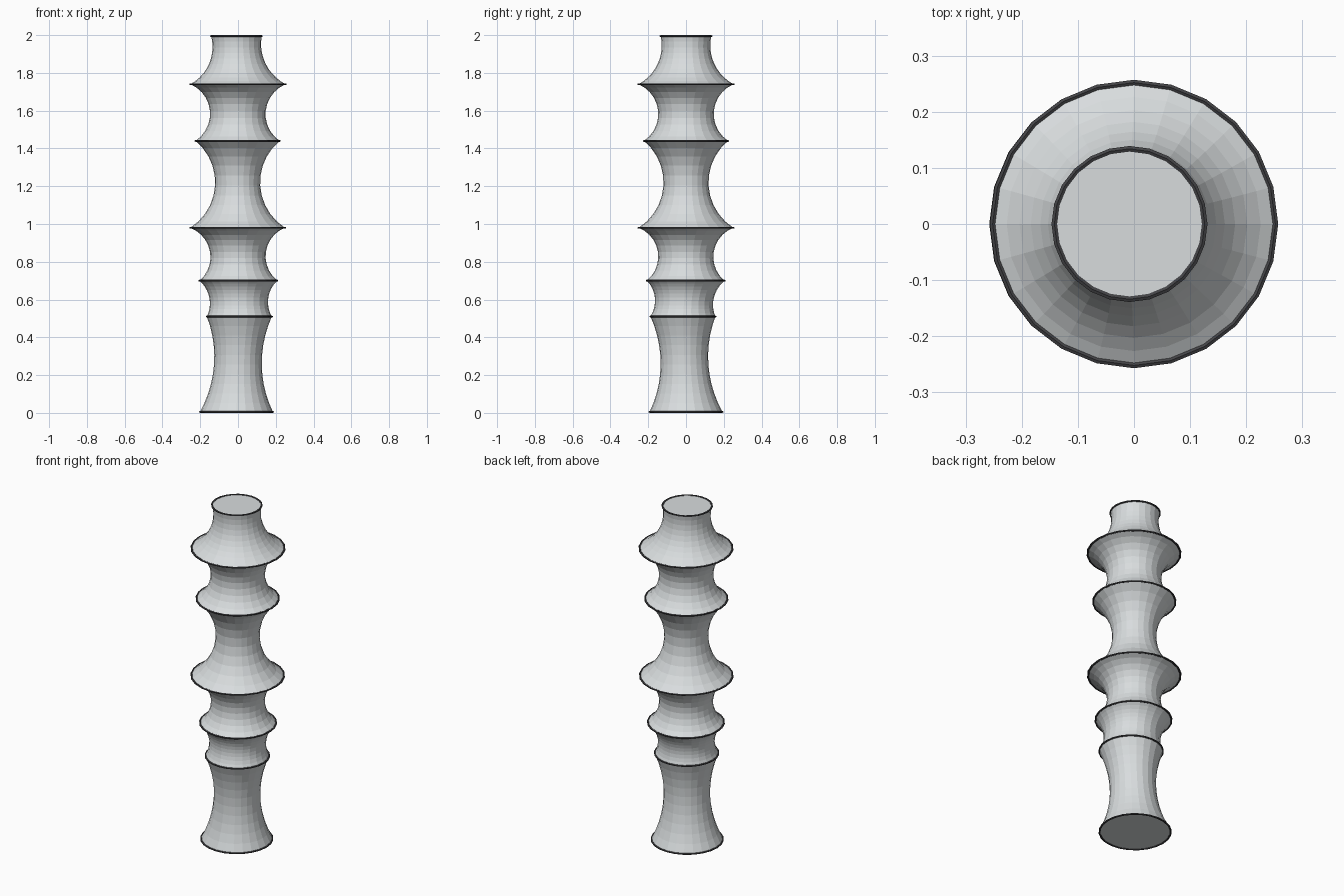
import bpy, bmesh, math

if "Cube" in bpy.data.objects:
    bpy.data.objects.remove(bpy.data.objects["Cube"])

SIDES = 24     # sides around the column
ROWS = 10      # rows of faces per scooped section
TUBE = 0.005   # half thickness of the dark rims


def material(name, rgb):
    m = bpy.data.materials.new(name)
    m.diffuse_color = (*rgb, 1)
    m.use_nodes = True
    m.node_tree.nodes["Principled BSDF"].inputs["Base Color"].default_value = m.diffuse_color
    return m


light = material("pale grey", (0.69, 0.72, 0.73))
dark = material("charcoal", (0.055, 0.055, 0.06))

# Rims: height, radius, centre x, centre y
rims = [
    (0.005, 0.198, -0.008, 0.0),
    (0.51, 0.177, 0.007, -0.016),
    (0.70, 0.211, 0.002, -0.002),
    (0.98, 0.256, -0.002, 0.0),
    (1.44, 0.228, -0.002, 0.0),
    (1.74, 0.257, 0.0, 0.0),
    (1.995, 0.139, -0.008, 0.0),
]
# Waist of each scoop between neighbouring rims: height, radius
waists = [(0.27, 0.126), (0.59, 0.154), (0.835, 0.146),
          (1.22, 0.119), (1.59, 0.147), (1.90, 0.133)]


def arc(p, q, s, n):
    """Points on the circle through p, q, s, given as (radius, height)."""
    (ax, ay), (bx, by), (cx, cy) = p, q, s
    d = 2 * (ax * (by - cy) + bx * (cy - ay) + cx * (ay - by))
    a2, b2, c2 = ax * ax + ay * ay, bx * bx + by * by, cx * cx + cy * cy
    ux = (a2 * (by - cy) + b2 * (cy - ay) + c2 * (ay - by)) / d
    uy = (a2 * (cx - bx) + b2 * (ax - cx) + c2 * (bx - ax)) / d
    rad = math.hypot(ax - ux, ay - uy)
    # angles measured from the inward direction
    t0 = math.asin((ay - uy) / rad)
    t1 = math.asin((cy - uy) / rad)
    return [(ux - rad * math.cos(t0 + (t1 - t0) * i / n),
             uy + rad * math.sin(t0 + (t1 - t0) * i / n)) for i in range(n + 1)]


def ring(bm, r, z, x, y):
    return [bm.verts.new((x + r * math.cos(math.tau * k / SIDES),
                          y + r * math.sin(math.tau * k / SIDES), z))
            for k in range(SIDES)]


def bridge(bm, a, b):
    for k in range(SIDES):
        j = (k + 1) % SIDES
        bm.faces.new((a[k], a[j], b[j], b[k]))


def finish(bm, name, mat):
    bmesh.ops.recalc_face_normals(bm, faces=bm.faces)
    mesh = bpy.data.meshes.new(name)
    bm.to_mesh(mesh)
    bm.free()
    mesh.materials.append(mat)
    bpy.context.collection.objects.link(bpy.data.objects.new(name, mesh))


# Column body: stacked scooped sections, capped at both ends
bm = bmesh.new()
rings = []
for lo, hi, (wz, wr) in zip(rims, rims[1:], waists):
    pts = arc((lo[1] - TUBE, lo[0]), (wr, wz), (hi[1] - TUBE, hi[0]), ROWS)
    for r, z in pts[1 if rings else 0:]:
        t = (z - lo[0]) / (hi[0] - lo[0])
        rings.append(ring(bm, r, z, lo[2] + (hi[2] - lo[2]) * t,
                          lo[3] + (hi[3] - lo[3]) * t))
for a, b in zip(rings, rings[1:]):
    bridge(bm, a, b)
bm.faces.new(rings[0])
bm.faces.new(rings[-1])
finish(bm, "column_body", light)

# Dark rims: thin six-sided tubes around each edge
for i, (z, r, x, y) in enumerate(rims):
    bm = bmesh.new()
    loops = []
    for k in range(6):
        a = math.tau * (k + 0.5) / 6
        loops.append(ring(bm, r - TUBE + TUBE * math.cos(a) / math.cos(math.pi / 6),
                          z + TUBE * math.sin(a), x, y))
    for k in range(6):
        bridge(bm, loops[k], loops[(k + 1) % 6])
    finish(bm, f"rim_{i + 1}", dark)
